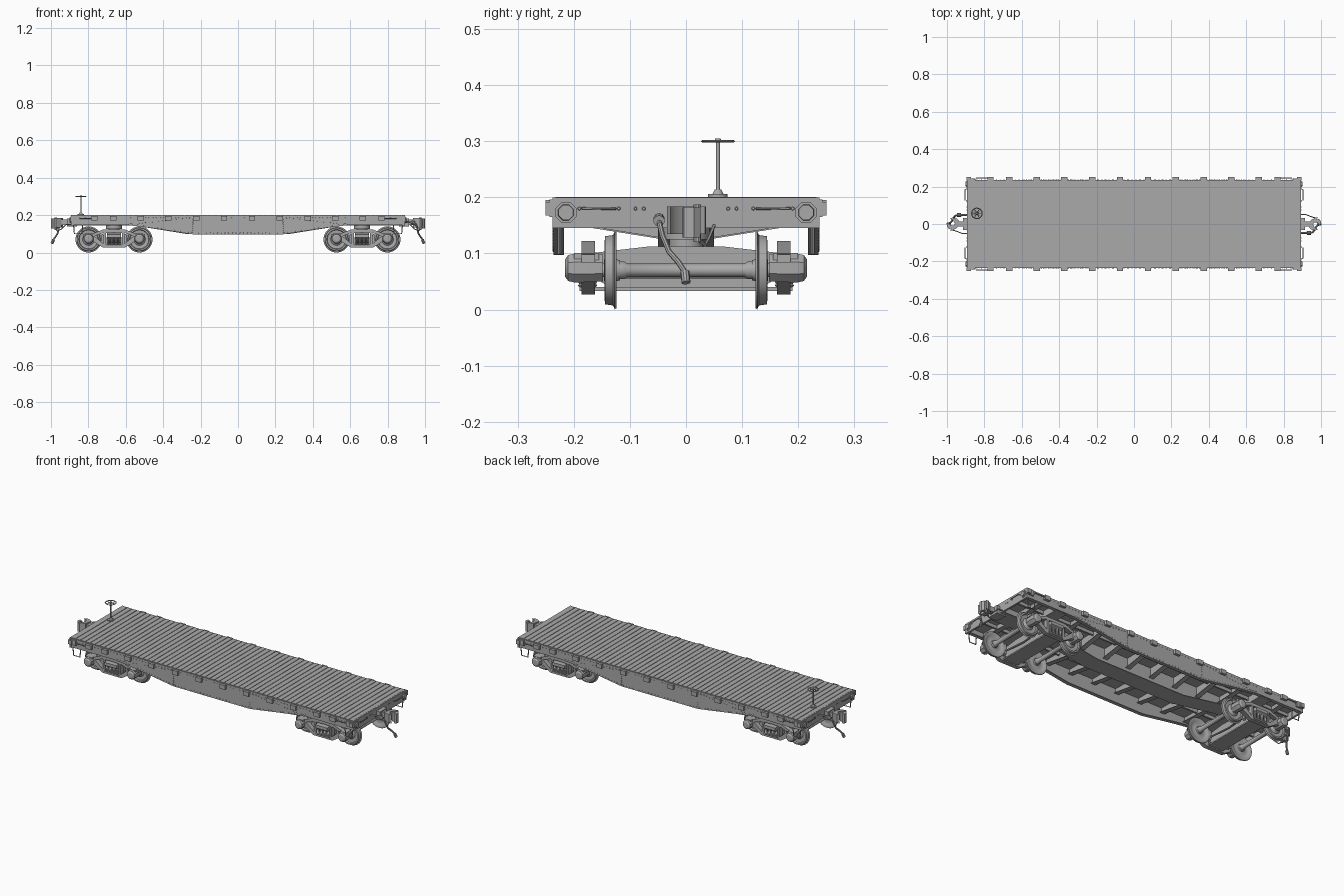
import bpy, bmesh, math
from mathutils import Matrix, Vector

steel = bpy.data.materials.new("plain grey")
steel.diffuse_color = (0.4, 0.4, 0.4, 1)

def mirror(sx, sy):
    return Matrix.Diagonal((sx, sy, 1, 1))

ONE = [Matrix()]
YY = [mirror(1, s) for s in (1, -1)]
XX = [mirror(s, 1) for s in (1, -1)]
FOUR = [mirror(a, b) for a in (1, -1) for b in (1, -1)]
ENDS = [Matrix(), mirror(-1, -1)]                     # half-turn symmetry of the two ends
TRUCKS = [Matrix.Translation((s * 0.663, 0, 0)) for s in (1, -1)]

def at_trucks(mats):
    return [t @ m for t in TRUCKS for m in mats]

class Part:
    """Collects primitives, then makes one object with all its mirrored copies."""
    def __init__(self):
        self.bm = bmesh.new()

    def box(self, x0, x1, y0, y1, z0, z1):
        return self.plate([(x0, y0), (x1, y0), (x1, y1), (x0, y1)], 'z', z0, z1)

    def plate(self, pts, axis, a, b):
        put = {'x': lambda p, d: (d, p[0], p[1]), 'y': lambda p, d: (p[0], d, p[1]),
               'z': lambda p, d: (p[0], p[1], d)}[axis]
        lo = [self.bm.verts.new(put(p, a)) for p in pts]
        hi = [self.bm.verts.new(put(p, b)) for p in pts]
        self.bm.faces.new(lo)
        self.bm.faces.new(hi[::-1])
        for i in range(len(pts)):
            j = (i + 1) % len(pts)
            self.bm.faces.new((lo[i], hi[i], hi[j], lo[j]))
        return self

    def rings(self, rings, closed=False):
        n = len(rings[0])
        vs = [[self.bm.verts.new(c) for c in r] for r in rings]
        for k in range(len(vs) if closed else len(vs) - 1):
            a, b = vs[k], vs[(k + 1) % len(vs)]
            for i in range(n):
                self.bm.faces.new((a[i], a[(i + 1) % n], b[(i + 1) % n], b[i]))
        if not closed:
            self.bm.faces.new(vs[0])
            self.bm.faces.new(vs[-1][::-1])
        return self

    def lathe(self, origin, axis, prof, n=24, closed=False):
        """prof is (distance along axis, radius)."""
        q = Vector(axis).to_track_quat('Z', 'Y')
        o = Vector(origin)
        return self.rings([[o + q @ Vector((r * math.cos(t), r * math.sin(t), d))
                            for t in (2 * math.pi * (i + 0.5) / n for i in range(n))]
                           for d, r in prof], closed)

    def rod(self, p, q, r, n=10):
        d = Vector(q) - Vector(p)
        return self.lathe(p, d, [(0, r), (d.length, r)], n)

    def tube(self, pts, r, n=8):
        pts = [Vector(p) for p in pts]
        out = []
        for i, p in enumerate(pts):
            d = (pts[min(i + 1, len(pts) - 1)] - pts[max(i - 1, 0)]).normalized()
            u = d.cross(Vector((0.3, 1, 0.1))).normalized()
            v = d.cross(u)
            out.append([p + r * (u * math.cos(2 * math.pi * k / n) + v * math.sin(2 * math.pi * k / n))
                        for k in range(n)])
        return self.rings(out)

    def done(self, name, mats=ONE):
        src = bpy.data.meshes.new("src")
        self.bm.to_mesh(src)
        self.bm.clear()
        for m in mats:
            tmp = src.copy()
            tmp.transform(m)
            self.bm.from_mesh(tmp)
            bpy.data.meshes.remove(tmp)
        bpy.data.meshes.remove(src)
        bmesh.ops.recalc_face_normals(self.bm, faces=self.bm.faces)
        for f in self.bm.faces:
            f.smooth = True
        me = bpy.data.meshes.new(name)
        self.bm.to_mesh(me)
        self.bm.free()
        me.set_sharp_from_angle(angle=math.radians(35))
        me.materials.append(steel)
        bpy.context.collection.objects.link(bpy.data.objects.new(name, me))

# Deck: separate boards over a thin floor
deck = Part().box(-0.885, 0.885, -0.228, 0.228, 0.183, 0.196)
N = 59
pitch = 1.776 / N
for i in range(N):
    x = -0.888 + i * pitch
    deck.box(x + 0.0015, x + pitch - 0.0015, -0.233, 0.233, 0.192, 0.201)
deck.done("deck_boards")

# Fish-belly side sills with a bottom lip
belly = [(-0.888, 0.148), (-0.6, 0.148), (-0.47, 0.132), (-0.24, 0.097)]
belly += [(-x, z) for x, z in belly[::-1]]
sill = Part().plate(belly + [(0.888, 0.198), (-0.888, 0.198)], 'y', 0.227, 0.236)
sill.plate(belly + [(x, z + 0.004) for x, z in belly[::-1]], 'y', 0.217, 0.236)
sill.done("side_sill", YY)

# End sills with round corner castings, grab bars and rivets
end = Part().box(0.882, 0.893, -0.238, 0.238, 0.145, 0.2)
end.done("end_sill", XX)
corner = Part().lathe((0.89, 0.214, 0.173), (1, 0, 0), [(0, 0.02), (0.006, 0.02), (0.006, 0.015), (0.012, 0.014)], 8)
corner.box(0.85, 0.893, 0.234, 0.243, 0.165, 0.196)
corner.box(0.872, 0.895, 0.234, 0.25, 0.168, 0.192)
corner.done("corner_casting", FOUR)
grab = Part().tube([(0.89, 0.125, 0.18), (0.903, 0.125, 0.18), (0.903, 0.185, 0.18), (0.89, 0.185, 0.18)], 0.0025, 6)
grab.tube([(0.765, 0.235, 0.182), (0.765, 0.246, 0.182), (0.845, 0.246, 0.182), (0.845, 0.235, 0.182)], 0.0025, 6)
grab.done("grab_iron", FOUR)
step = Part().tube([(0.83, 0.226, 0.155), (0.835, 0.226, 0.1), (0.875, 0.226, 0.1), (0.88, 0.226, 0.155)], 0.003, 6)
step.done("corner_step", FOUR)

# Stake pockets
pocket = Part()
for x in (0.075, 0.223, 0.372, 0.52, 0.667, 0.767):
    pocket.box(x - 0.017, x + 0.017, 0.234, 0.25, 0.171, 0.195)
pocket.done("stake_pocket", FOUR)

# Rivets on side and end sills
rivet = Part()
spots = [(0.015 + 0.02 * i, 0.186) for i in range(42)]
spots += [(0.24, 0.108 + 0.011 * i) for i in range(7)]
spots += [(0.26 + 0.018 * i, 0.185 - 0.0019 * i) for i in range(19)]
spots += [(0.25 + 0.018 * i, 0.106 + 0.00265 * i) for i in range(20)]
spots += [(0.01 + 0.02 * i, 0.105) for i in range(12)]
for x, z in spots:
    rivet.lathe((x, 0.235, z), (0, 1, 0), [(0, 0.003), (0.0025, 0.0018)], 6)
for y in (0.075, 0.09, 0.12, 0.19):
    rivet.lathe((0.892, y, 0.18), (1, 0, 0), [(0, 0.004), (0.003, 0.0025)], 6)
rivet.done("rivets", FOUR)

# Underframe: centre sill, tapered crossbearers, stringers and body bolsters
centre = [(-0.885, 0.145), (-0.56, 0.145), (-0.28, 0.1)]
centre += [(-x, z) for x, z in centre[::-1]]
spine = Part().plate(centre + [(0.885, 0.185), (-0.885, 0.185)], 'y', -0.042, 0.042)
spine.plate(centre + [(x, z + 0.004) for x, z in centre[::-1]], 'y', -0.05, 0.05)
spine.done("centre_sill")
cross = Part()
for x in (0.075, 0.223, 0.372, 0.52, 0.78):
    cross.plate([(0.04, 0.125 if x < 0.5 else 0.146), (0.228, 0.155), (0.228, 0.185), (0.04, 0.185)], 'x', x - 0.003, x + 0.003)
    low = 0.125 if x < 0.5 else 0.146
    cross.plate([(0.04, low), (0.228, 0.155), (0.228, 0.158), (0.04, low + 0.003)], 'x', x - 0.014, x + 0.014)
cross.done("crossbearer", FOUR)
Part().box(-0.885, 0.885, 0.125, 0.135, 0.165, 0.185).done("stringer", YY)
pad = Part().box(-0.035, 0.035, -0.228, 0.228, 0.147, 0.185)
pad.lathe((0, 0, 0.105), (0, 0, 1), [(0, 0.03), (0.02, 0.03), (0.02, 0.042), (0.045, 0.042)], 20)
pad.done("body_bolster", at_trucks(ONE))

# Couplers: draft box, shank, head and knuckle
coup = Part().box(0.86, 0.915, -0.032, 0.032, 0.138, 0.182).box(0.9, 0.95, -0.014, 0.014, 0.148, 0.176)
coup.plate([(0.935, -0.018), (0.95, -0.03), (0.972, -0.034), (0.985, -0.028), (0.968, -0.02),
            (0.958, -0.004), (0.962, 0.01), (0.985, 0.034), (0.972, 0.036), (0.945, 0.02)], 'z', 0.135, 0.184)
coup.plate([(0.962, 0.008), (0.972, 0.024), (0.99, 0.026), (1.0, 0.014), (0.998, -0.004),
            (0.988, -0.006), (0.984, 0.006)], 'z', 0.128, 0.182)
coup.rod((0.974, 0.02, 0.12), (0.974, 0.02, 0.187), 0.007)
coup.done("coupler", ENDS)

# Air hose with valve and end fitting, and uncoupling lever
hose = Part().tube([(0.88, -0.048, 0.163), (0.93, -0.048, 0.162), (0.95, -0.047, 0.152), (0.958, -0.042, 0.132),
                    (0.964, -0.03, 0.103), (0.975, -0.014, 0.085), (0.988, -0.003, 0.068), (0.993, 0, 0.055)], 0.005)
hose.rod((0.925, -0.048, 0.162), (0.945, -0.048, 0.158), 0.01).rod((0.986, -0.002, 0.068), (0.995, 0, 0.048), 0.008)
hose.done("air_hose", ENDS)
lever = Part().tube([(0.893, 0.05, 0.15), (0.92, 0.05, 0.15), (0.945, 0.04, 0.125), (0.965, 0.034, 0.115), (0.974, 0.02, 0.125)], 0.003, 6)
lever.done("uncoupling_lever", ENDS)

# Hand brake: mast, base and horizontal wheel
bx, by = -0.84, 0.057
Part().lathe((bx, by, 0.198), (0, 0, 1), [(0, 0.018), (0.008, 0.018), (0.008, 0.01), (0.016, 0.006),
             (0.016, 0.0035), (0.1, 0.0035), (0.1, 0.006), (0.107, 0.005)], 12).done("brake_mast")
wheel = Part().lathe((bx, by, 0.3), (0, 0, 1), [(-0.0025, 0.028), (0, 0.031), (0.0025, 0.028), (0, 0.025)], 24, True)
for k in range(3):
    v = Vector((math.cos(k * math.pi / 3), math.sin(k * math.pi / 3), 0)) * 0.028
    c = Vector((bx, by, 0.3))
    wheel.rod(c - v, c + v, 0.002, 6)
wheel.done("brake_wheel")

# Wheels and axles
AX, AZ = 0.136, 0.07
wheels = Part().lathe((AX, 0.124, AZ), (0, 1, 0), [(-0.006, 0.018), (0.002, 0.02), (0.006, 0.035), (0.004, 0.05),
    (0, 0.056), (0, 0.068), (0.003, 0.07), (0.006, 0.063), (0.02, 0.061), (0.021, 0.053),
    (0.013, 0.05), (0.011, 0.032), (0.018, 0.021), (0.022, 0.019)], 32)
wheels.done("wheel", at_trucks(FOUR))
axle = Part().lathe((AX, -0.16, AZ), (0, 1, 0), [(0, 0.01), (0.035, 0.016), (0.05, 0.016), (0.056, 0.012),
    (0.264, 0.012), (0.27, 0.016), (0.285, 0.016), (0.32, 0.01)], 16)
axle.done("axle", at_trucks(XX))

# Truck side frames: arched top bar, dropped lower bar, columns and journal boxes
frame = Part().plate([(0, 0.122), (0.06, 0.122), (0.11, 0.102), (0.165, 0.098), (0.165, 0.084),
                      (0.11, 0.086), (0.06, 0.104), (0, 0.106)], 'y', 0.162, 0.186)
frame.plate([(0, 0.042), (0.05, 0.042), (0.105, 0.088), (0.125, 0.088), (0.125, 0.055), (0.105, 0.055),
             (0.06, 0.027), (0, 0.027)], 'y', 0.162, 0.186)
frame.box(0.044, 0.056, 0.162, 0.186, 0.035, 0.115)
frame.done("truck_side_frame", at_trucks(FOUR))
journal = Part().lathe((AX, 0.148, AZ + 0.004), (0, 1, 0), [(0, 0.026), (0.05, 0.028), (0.062, 0.025), (0.068, 0.016)], 8)
journal.box(AX - 0.02, AX + 0.02, 0.155, 0.2, AZ + 0.015, AZ + 0.031)
journal.done("journal_box", at_trucks(FOUR))

# Suspension springs
springs = Part()
for x in (-0.033, -0.011, 0.011, 0.033):
    for y in (0.167, 0.184):
        springs.lathe((x, y, 0.04), (0, 0, 1), [(0.003 * i, 0.0085 if i % 2 else 0.0065) for i in range(15)], 10)
springs.done("spring", at_trucks(YY))

# Truck bolster, spring plank and brake gear
bolster = Part().plate([(-0.2, 0.08), (-0.13, 0.036), (0.13, 0.036), (0.2, 0.08), (0.2, 0.097),
                        (0.07, 0.112), (-0.07, 0.112), (-0.2, 0.097)], 'x', -0.038, 0.038)
bolster.box(-0.045, 0.045, -0.19, 0.19, 0.033, 0.04)
bolster.done("truck_bolster", at_trucks(ONE))
brake = Part().tube([(0.062, 0.13, 0.06), (0.056, 0.07, 0.06), (0.05, 0, 0.06)], 0.005)
brake.plate([(0.058, 0.04), (0.07, 0.045), (0.067, 0.07), (0.07, 0.095), (0.058, 0.1), (0.055, 0.07)], 'y', 0.126, 0.144)
brake.done("brake_beam", at_trucks(FOUR))
